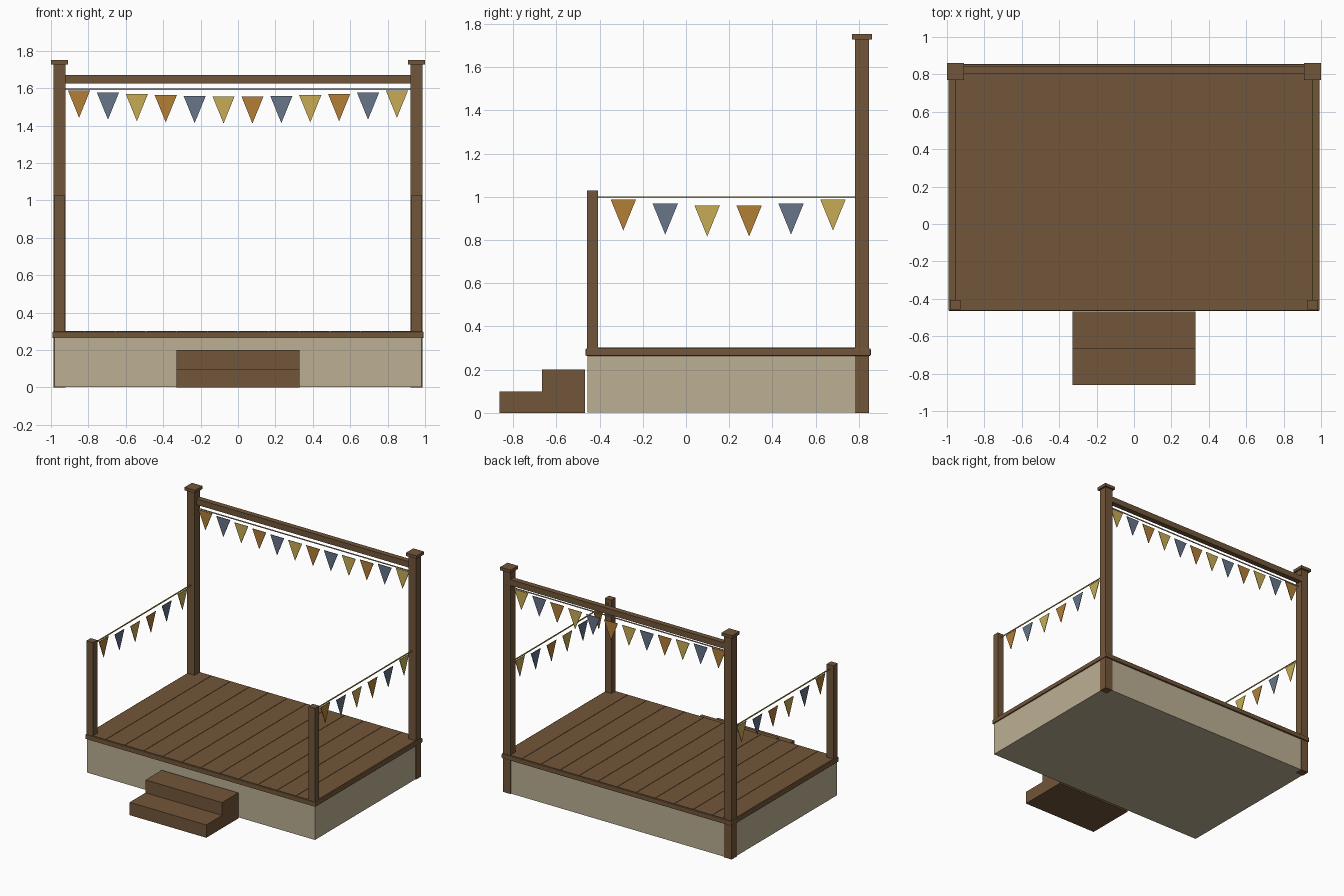
import bpy, bmesh

if "Cube" in bpy.data.objects:
    bpy.data.objects.remove(bpy.data.objects["Cube"])


def material(name, rgb):
    m = bpy.data.materials.new(name)
    m.diffuse_color = (*rgb, 1)
    m.use_nodes = True
    m.node_tree.nodes["Principled BSDF"].inputs["Base Color"].default_value = m.diffuse_color
    return m


WOOD = material("brown_wood", (0.168, 0.093, 0.042))
CREAM = material("beige_skirt", (0.503, 0.429, 0.292))
ORANGE = material("orange_cloth", (0.445, 0.209, 0.037))
BLUE = material("slate_blue_cloth", (0.136, 0.178, 0.254))
YELLOW = material("yellow_cloth", (0.571, 0.413, 0.089))
FLAGS = (ORANGE, BLUE, YELLOW)


def finish(name, bm, mat):
    bmesh.ops.recalc_face_normals(bm, faces=bm.faces)
    me = bpy.data.meshes.new(name)
    bm.to_mesh(me)
    bm.free()
    me.materials.append(mat)
    ob = bpy.data.objects.new(name, me)
    bpy.context.collection.objects.link(ob)
    return ob


def box(name, x, y, z, mat, bevel=0):
    """Box from (min, max) ranges."""
    bm = bmesh.new()
    bmesh.ops.create_cube(bm, size=1)
    for v in bm.verts:
        for i, (lo, hi) in enumerate((x, y, z)):
            v.co[i] = lo if v.co[i] < 0 else hi
    ob = finish(name, bm, mat)
    if bevel:
        mod = ob.modifiers.new("soft_edges", 'BEVEL')
        mod.width = bevel
        mod.segments = 2
    return ob


def pennant(name, place, centre, top, width, height, mat, thick=0.004):
    """Thin downward triangle; place(along, across, z) gives its position."""
    bm = bmesh.new()
    outline = ((centre - width / 2, top), (centre + width / 2, top), (centre, top - height))
    a, b = ([bm.verts.new(place(u, s * thick / 2, z)) for u, z in outline] for s in (-1, 1))
    bm.faces.new(a)
    bm.faces.new(b)
    for i in range(3):
        j = (i + 1) % 3
        bm.faces.new((a[i], a[j], b[j], b[i]))
    finish(name, bm, mat)


def bunting(name, place, middle, spacing, count, top, sag, width, height):
    """Row of pennants whose tops dip towards the middle."""
    half = (count - 1) / 2
    for i in range(count):
        t = (i - half) / half
        pennant(f"{name}_{i + 1}", place, middle + (i - half) * spacing,
                top - sag * (1 - t * t), width, height, FLAGS[i % 3])


# Stage base and deck rim
box("base_skirt", (-0.982, 0.982), (-0.455, 0.841), (0.002, 0.266), CREAM)
box("deck_rim", (-0.992, 0.992), (-0.465, 0.855), (0.264, 0.299), WOOD, 0.005)

# Deck boards with narrow gaps
STEP = 1.968 / 12
for i in range(12):
    x = -0.984 + i * STEP
    box(f"deck_board_{i + 1}", (x + 0.0015, x + STEP - 0.0015), (-0.457, 0.847), (0.29, 0.303), WOOD)

# Front steps
box("lower_step", (-0.33, 0.33), (-0.862, -0.667), (0, 0.1), WOOD)
box("upper_step", (-0.33, 0.33), (-0.667, -0.468), (0, 0.2), WOOD)

# Posts, caps and side bunting, mirrored left and right
for side, s in (("left", -1), ("right", 1)):
    def span(a, b):
        return tuple(sorted((s * a, s * b)))

    box(f"{side}_back_post", span(0.921, 0.986), (0.781, 0.846), (0, 1.73), WOOD)
    box(f"{side}_post_cap", span(0.909, 1.0), (0.769, 0.86), (1.728, 1.752), WOOD)
    box(f"{side}_front_post", span(0.928, 0.985), (-0.459, -0.407), (0.298, 1.03), WOOD)
    box(f"{side}_rope", span(0.952, 0.958), (-0.41, 0.785), (0.994, 1.002), YELLOW)
    bunting(f"{side}_pennant", lambda u, w, z: (s * 0.955 + w, u, z),
            0.195, 0.194, 6, 0.987, 0.029, 0.117, 0.143)

# Back rail, rope and bunting
box("back_rail", (-0.925, 0.925), (0.803, 0.845), (1.624, 1.67), WOOD)
box("back_rope", (-0.925, 0.925), (0.810, 0.816), (1.591, 1.598), CREAM)
bunting("back_pennant", lambda u, w, z: (u, 0.813 + w, z),
        0, 0.1545, 12, 1.587, 0.031, 0.118, 0.145)
